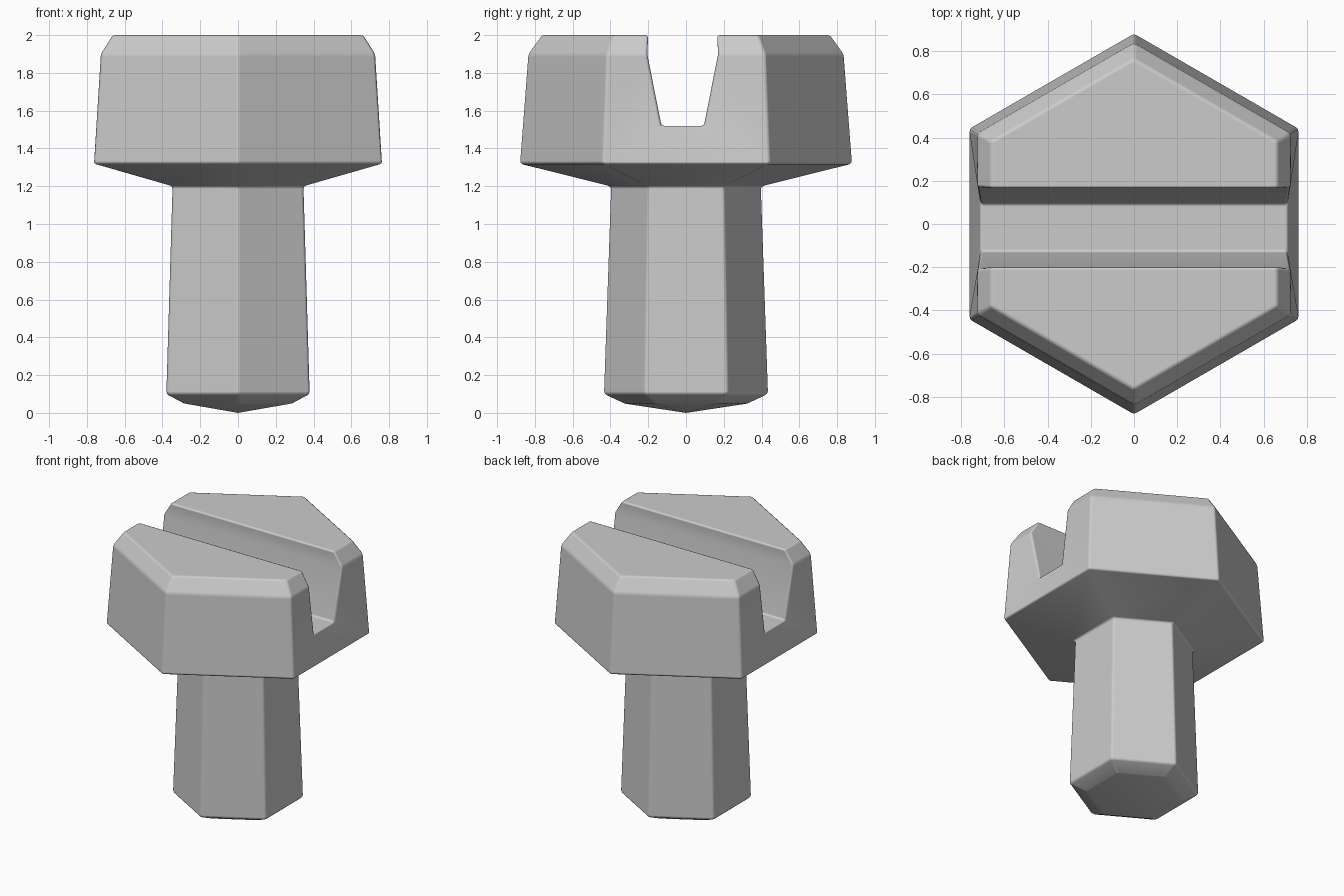
import bpy, bmesh, math

if "Cube" in bpy.data.objects:
    bpy.data.objects.remove(bpy.data.objects["Cube"])

bm = bmesh.new()

# Hexagonal rings of shank and head: (corner radius, height)
profile = [(0.33, 0.05), (0.438, 0.10), (0.40, 1.20),
           (0.882, 1.32), (0.838, 1.90), (0.765, 2.0)]
rings = []
for r, z in profile:
    angles = [math.radians(30 + 60 * i) for i in range(6)]
    rings.append([bm.verts.new((r * math.cos(a), r * math.sin(a), z)) for a in angles])

# Side walls, leaving the two slotted head sides open
for level, (low, high) in enumerate(zip(rings, rings[1:])):
    for i in range(6):
        if level >= 3 and i in (2, 5):
            continue
        j = (i + 1) % 6
        bm.faces.new((low[i], low[j], high[j], high[i]))

# Shallow pointed tip
tip = bm.verts.new((0, 0, 0))
for i in range(6):
    bm.faces.new((tip, rings[0][(i + 1) % 6], rings[0][i]))

# Slot ends on each head side; floor ends are pulled slightly inward
x_top, x_mid = rings[5][0].co.x, rings[4][0].co.x
slot = [(-0.20, 2.0, x_top), (-0.205, 1.9, x_mid), (-0.13, 1.52, 0.712),
        (0.095, 1.52, 0.712), (0.17, 1.9, x_mid), (0.165, 2.0, x_top)]
ends = {}
for side, front, back in ((1, 5, 0), (-1, 3, 2)):
    s = [bm.verts.new((side * x, y, z)) for y, z, x in slot]
    ends[side] = s
    base, mid, top = rings[3], rings[4], rings[5]
    bm.faces.new((base[front], base[back], s[3], s[2]))
    bm.faces.new((base[front], s[2], s[1], mid[front]))
    bm.faces.new((base[back], mid[back], s[4], s[3]))
    bm.faces.new((mid[front], s[1], s[0], top[front]))
    bm.faces.new((mid[back], top[back], s[5], s[4]))

# Slot walls and floor, then the two top faces
for k in range(5):
    bm.faces.new((ends[1][k], ends[1][k + 1], ends[-1][k + 1], ends[-1][k]))
t = rings[5]
bm.faces.new((ends[1][5], t[0], t[1], t[2], ends[-1][5]))
bm.faces.new((ends[-1][0], t[3], t[4], t[5], ends[1][0]))
bmesh.ops.recalc_face_normals(bm, faces=bm.faces[:])

mesh = bpy.data.meshes.new("slotted_hex_bolt")
bm.to_mesh(mesh)
bm.free()
bolt = bpy.data.objects.new("slotted_hex_bolt", mesh)
bpy.context.collection.objects.link(bolt)
for p in mesh.polygons:
    p.use_smooth = True

# Softly worn edges
bevel = bolt.modifiers.new("edge_bevel", 'BEVEL')
bevel.width = 0.014
bevel.segments = 2
bevel.limit_method = 'ANGLE'
bevel.angle_limit = math.radians(22)
bevel.harden_normals = True
